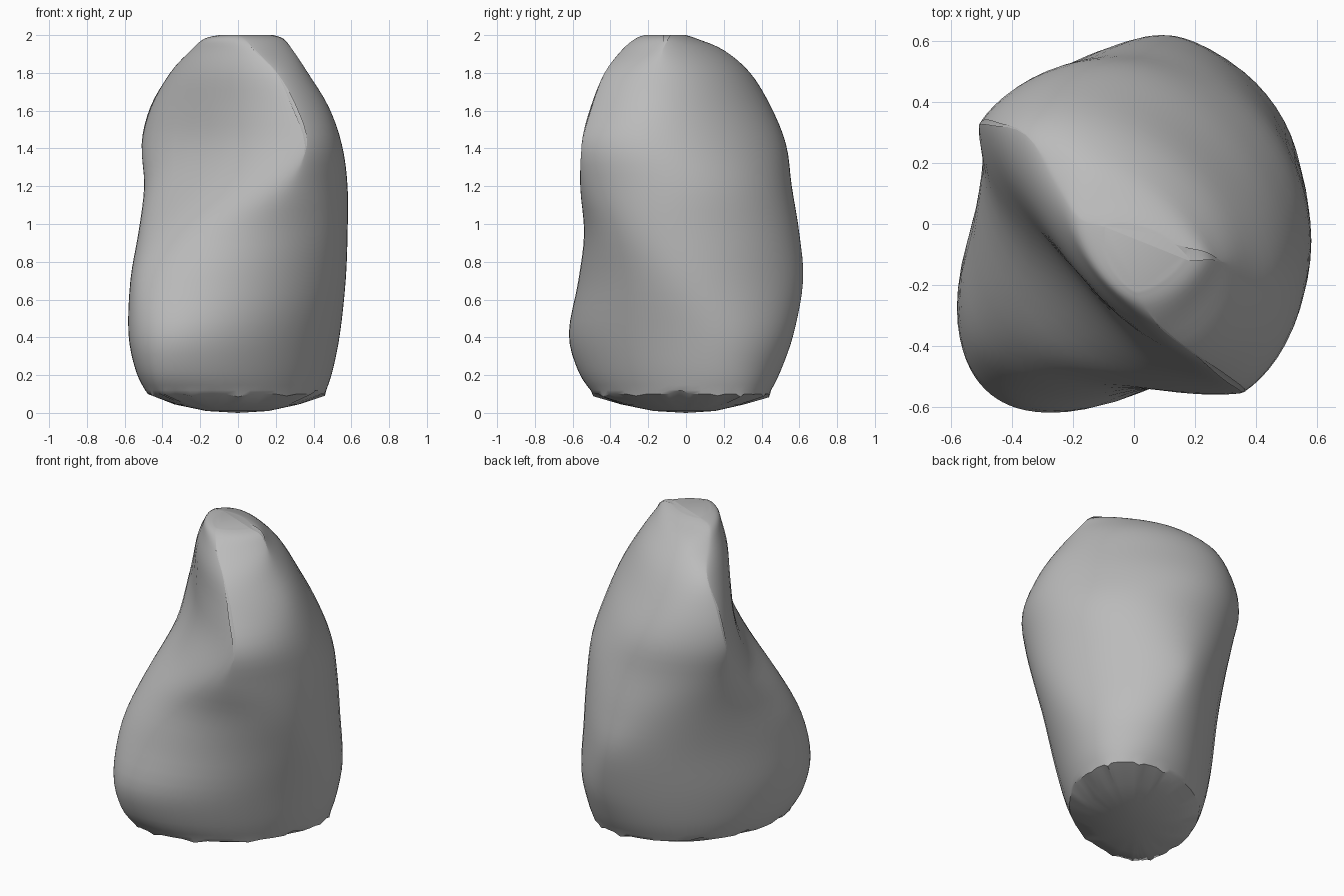
import bpy, bmesh, math, random
from mathutils import Vector

if "Cube" in bpy.data.objects:
    bpy.data.objects.remove(bpy.data.objects["Cube"], do_unlink=True)

random.seed(4)
SIDES, STEPS = 64, 4

# Cross-sections: height, then reach of the stone in eight directions,
# counter-clockwise from +x in steps of 45 degrees
SECTIONS = [
    (0.10, .46, .53, .44, .37, .48, .61, .49, .37),
    (0.22, .50, .57, .50, .41, .54, .69, .57, .41),
    (0.42, .54, .61, .57, .45, .58, .73, .62, .46),
    (0.70, .57, .60, .62, .49, .57, .67, .57, .52),
    (0.95, .58, .58, .60, .53, .53, .55, .54, .58),
    (1.20, .58, .54, .56, .57, .50, .40, .56, .63),
    (1.42, .55, .46, .53, .60, .51, .31, .55, .65),
    (1.62, .48, .36, .45, .56, .46, .27, .50, .57),
    (1.80, .37, .26, .34, .46, .36, .25, .43, .46),
    (1.92, .29, .16, .20, .27, .25, .22, .34, .33),
    (1.98, .24, .10, .06, .14, .18, .20, .27, .26),
    (2.00, .18, .05, .00, .06, .10, .16, .22, .20),
]


def blend(a, b, c, d, t):
    """Smooth curve between b and c."""
    return 0.5 * (2 * b + (c - a) * t + (2 * a - 5 * b + 4 * c - d) * t * t
                  + (3 * b - a - 3 * c + d) * t ** 3)


def smooth_sections():
    last = len(SECTIONS) - 1
    for i in range(last):
        four = [SECTIONS[min(max(k, 0), last)] for k in range(i - 1, i + 3)]
        for s in range(STEPS):
            yield [blend(*col, s / STEPS) for col in zip(*four)]
    yield SECTIONS[-1]


def bump(value, middle, spread):
    return math.exp(-((value - middle) / spread) ** 2)


def section_point(sec, angle):
    """Point of the rounded outline whose outward normal has this angle."""
    z, reach = sec[0], sec[1:]
    h = slope = 0
    for i, r in enumerate(reach):
        a = angle - i * math.tau / 8
        h += r / 8 * (1 + 2 * sum(math.cos(k * a) for k in (1, 2, 3)) + math.cos(4 * a))
        slope -= r / 8 * (2 * sum(k * math.sin(k * a) for k in (1, 2, 3))
                          + 4 * math.sin(4 * a))
    normal = Vector((math.cos(angle), math.sin(angle), 0))
    side = Vector((-normal.y, normal.x, 0))
    point = normal * h + side * slope
    # Hollow under the crest on the front right face
    inward = Vector((1, 1, 0)).normalized()
    across = (point.y - point.x) / math.sqrt(2)
    facing = max(0, -normal.dot(inward))
    point += inward * 0.05 * facing * bump(across, 0.08, 0.3) * bump(z, 1.35, 0.3)
    point.z = z
    return point


def bridge(low, high):
    for k in range(SIDES):
        n = (k + 1) % SIDES
        bm.faces.new((low[k], low[n], high[n], high[k]))


# Stone body
bm = bmesh.new()
rings = [[bm.verts.new(section_point(sec, math.tau * k / SIDES)) for k in range(SIDES)]
         for sec in smooth_sections()]
for low, high in zip(rings, rings[1:]):
    bridge(low, high)
bm.faces.new(rings[-1])

# Shallow domed underside
upper = rings[0]
for scale, z in ((0.7, 0.045), (0.35, 0.01)):
    ring = [bm.verts.new((v.co.x * scale, v.co.y * scale, z)) for v in rings[0]]
    bridge(ring, upper)
    upper = ring
base = bm.verts.new((0, 0, 0))
for k in range(SIDES):
    bm.faces.new((base, upper[(k + 1) % SIDES], upper[k]))

# Chipped lower rim
for k in range(0, SIDES, 4):
    rings[0][k].co.z += random.uniform(-0.02, 0.025)
bmesh.ops.recalc_face_normals(bm, faces=bm.faces)

mesh = bpy.data.meshes.new("stone")
bm.to_mesh(mesh)
bm.free()
stone = bpy.data.objects.new("stone", mesh)
bpy.context.collection.objects.link(stone)

# Stone colour
grey = bpy.data.materials.new("stone grey")
grey.use_nodes = True
colour = (0.5, 0.5, 0.5, 1)
grey.diffuse_color = colour
grey.node_tree.nodes["Principled BSDF"].inputs["Base Color"].default_value = colour
mesh.materials.append(grey)

bpy.context.view_layer.objects.active = stone
stone.select_set(True)
bpy.ops.object.shade_smooth_by_angle(angle=math.radians(40))
